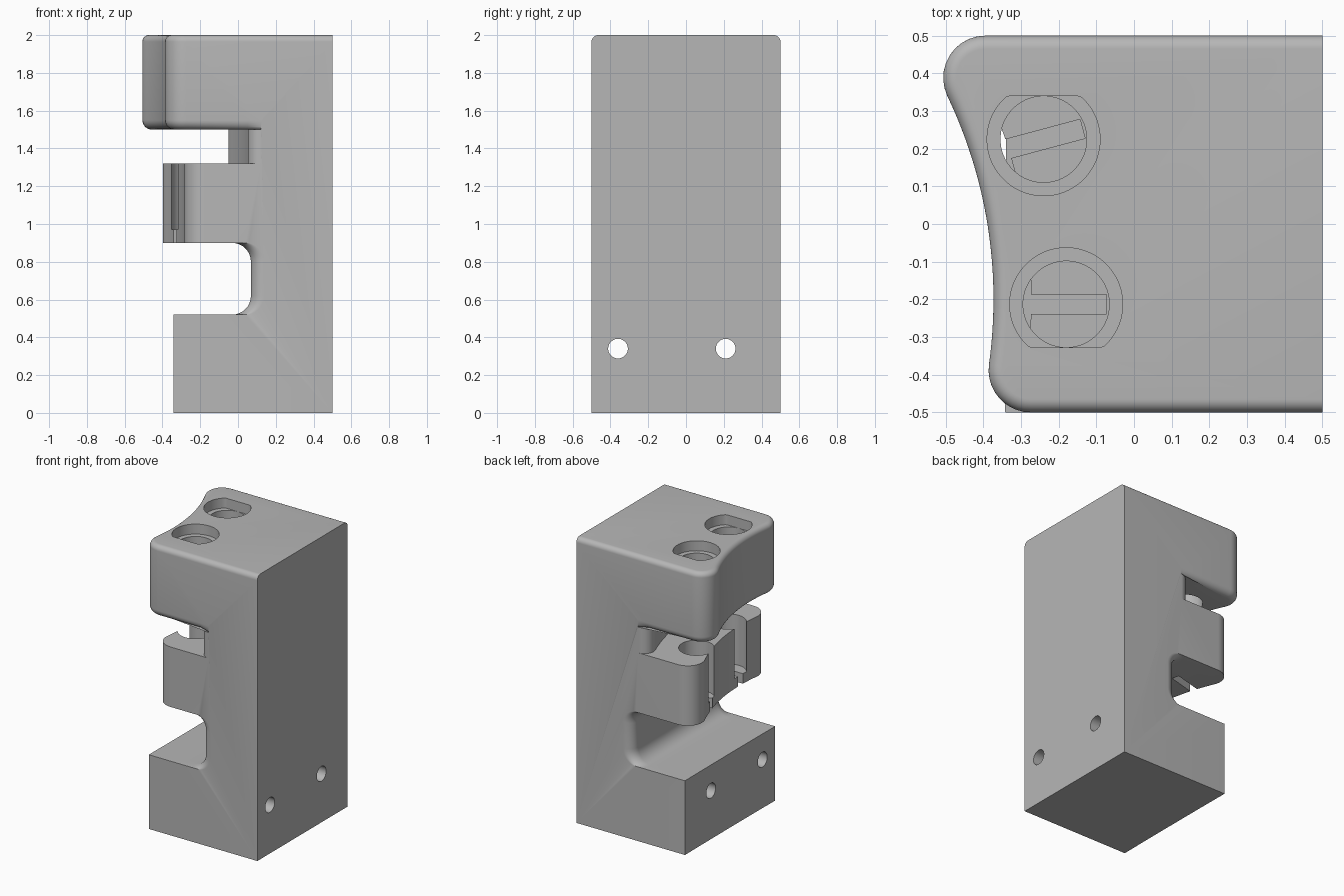
import bpy, bmesh
from math import sin, cos, atan2, sqrt, pi, radians
from mathutils import Matrix, Vector

cube = bpy.data.objects.get("Cube")
if cube:
    bpy.data.objects.remove(cube, do_unlink=True)

grey = bpy.data.materials.new("plain_grey")
grey.use_nodes = True
GREY = (0.47, 0.47, 0.47, 1)
grey.diffuse_color = GREY
grey.node_tree.nodes["Principled BSDF"].inputs["Base Color"].default_value = GREY


def new_object(name, bm):
    mesh = bpy.data.meshes.new(name)
    bmesh.ops.recalc_face_normals(bm, faces=bm.faces)
    bm.to_mesh(mesh)
    bm.free()
    mesh.materials.append(grey)
    obj = bpy.data.objects.new(name, mesh)
    bpy.context.collection.objects.link(obj)
    return obj


def arc(center, radius, start, end, steps):
    return [Vector((center[0] + radius * cos(a), center[1] + radius * sin(a)))
            for a in (start + (end - start) * i / steps for i in range(steps + 1))]


def outline(wall, r, curve=(1.25, -0.2), inset=0.0):
    """Hollow wall curve running front to back between two rounded corners."""
    R, mid_y = curve
    cx = wall - R
    ends = []
    for y in (-0.5 + r, 0.5 - r):
        dy = y - mid_y
        dx = sqrt((R + r) ** 2 - dy ** 2)
        ends.append(((cx + dx, y), atan2(dy, dx)))
    (front, af), (back, ab) = ends
    return (arc(front, r - inset, 1.5 * pi, pi + af, 10)
            + arc((cx, mid_y), R + inset, af, ab, 24)[1:-1]
            + arc(back, r - inset, pi + ab, 0.5 * pi, 10))


STRAIGHT = (60, 0)
levels = []          # each: height, outline with a hinge and shoulder at both ends


def add_level(z, pts, hinges=None, shoulder=None):
    first, last = pts[0], pts[-1]
    hf, hb = hinges or (first, last)
    kf, kb = first, last
    if shoulder:
        kf = Vector((hf.x - shoulder, first.y))
        kb = Vector((hb.x - shoulder, last.y))
    levels.append((z, [hf, kf] + pts + [kb, hb]))


# Base block
base = outline(-0.34, 0.001, STRAIGHT)
add_level(0, base, (Vector((0.5, -0.5)), Vector((0.5, 0.5))))
add_level(0.52, base)

# Lower recess with rounded inner corners
STEPS = 8
for z0, side in ((0.62, -1), (0.80, 1)):
    for i in range(STEPS + 1):
        t = pi / 2 * (i if side > 0 else STEPS - i) / STEPS
        add_level(z0 + side * 0.1 * sin(t),
                  outline(0.07 - 0.1 * (1 - cos(t)), 0.07, STRAIGHT))

# Middle arm
middle = outline(-0.273, 0.11, (1.35, -0.2))
add_level(0.90, middle)
add_level(1.32, middle)

# Upper recess
neck = outline(0.067, 0.07, (1.69, -0.2))
add_level(1.32, neck)
add_level(1.50, neck)

# Head with rounded lower and upper rims
LOW, TOP = 0.05, 0.035
for i in range(STEPS + 1):
    t = pi / 2 * i / STEPS
    add_level(1.50 + LOW * (1 - cos(t)),
              outline(-0.373, 0.112, inset=LOW * (1 - sin(t))),
              (neck[0], neck[-1]), 0.07)
side_count = len(levels) + 1
for i in range(STEPS + 1):
    t = pi / 2 * i / STEPS
    d = TOP * (1 - cos(t))
    add_level(2 - TOP + TOP * sin(t), outline(-0.373, 0.112, inset=d),
              (Vector((0.5, -0.5 + d)), Vector((0.5, 0.5 - d))))

# Skin the levels into one solid
bm = bmesh.new()
rings = [[bm.verts.new((p.x, p.y, z)) for p in pts] for z, pts in levels]
for lower, upper in zip(rings, rings[1:]):
    for i in range(len(lower) - 1):
        bm.faces.new((lower[i], lower[i + 1], upper[i + 1], upper[i]))
bm.faces.new(rings[0])
bm.faces.new(rings[-1])
bm.faces.new([r[0] for r in rings[:side_count]])
bm.faces.new([r[-1] for r in rings[:side_count]])
edge = [rings[0]] + rings[side_count - 1:]
bm.faces.new([r[0] for r in edge] + [r[-1] for r in reversed(edge)])
bmesh.ops.remove_doubles(bm, verts=bm.verts, dist=1e-5)
body = new_object("body", bm)


# Cutters
def prism(name, pts, z0, z1, matrix):
    bm = bmesh.new()
    face = bm.faces.new([bm.verts.new((x, y, z0)) for x, y in pts])
    top = bmesh.ops.extrude_face_region(bm, geom=[face])["geom"]
    bmesh.ops.translate(bm, vec=(0, 0, z1 - z0),
                        verts=[v for v in top if isinstance(v, bmesh.types.BMVert)])
    bmesh.ops.transform(bm, matrix=matrix, verts=bm.verts)
    obj = new_object(name, bm)
    obj.hide_render = True
    return obj


def circle(r, n=48, limit=1.0):
    return [(r * cos(a), min(r * sin(a), limit))
            for a in (2 * pi * (i + 0.5) / n for i in range(n))]


cutters = []
for x, y, turn, slot_turn in ((-0.24, 0.225, 0, 15), (-0.18, -0.213, 180, 0)):
    place = Matrix.Translation((x, y, 0))
    seat = place @ Matrix.Rotation(radians(turn), 4, "Z")
    slot = place @ Matrix.Rotation(radians(slot_turn), 4, "Z")
    cutters += [
        prism("flat_sided_pocket", circle(0.15, 64, 0.115), 1.93, 2.1, seat),
        prism("bore", circle(0.1145), 0.97, 2.05, place),
        prism("key_slot", [(-0.107, -0.026), (0.107, -0.026),
                           (0.107, 0.026), (-0.107, 0.026)], 0.85, 1.0, slot),
    ]
for y in (-0.36, 0.21):
    turn = Matrix.Translation((0, y, 0.34)) @ Matrix.Rotation(pi / 2, 4, "Y")
    cutters.append(prism("cross_hole", circle(0.052, 32), -0.7, 0.7, turn))

bpy.ops.object.select_all(action="DESELECT")
body.select_set(True)
bpy.context.view_layer.objects.active = body
for cutter in cutters:
    mod = body.modifiers.new("cut", "BOOLEAN")
    mod.operation = "DIFFERENCE"
    mod.solver = "EXACT"
    mod.object = cutter
    bpy.ops.object.modifier_apply(modifier=mod.name)
    bpy.data.objects.remove(cutter, do_unlink=True)
bpy.ops.object.shade_smooth_by_angle(angle=radians(30))
